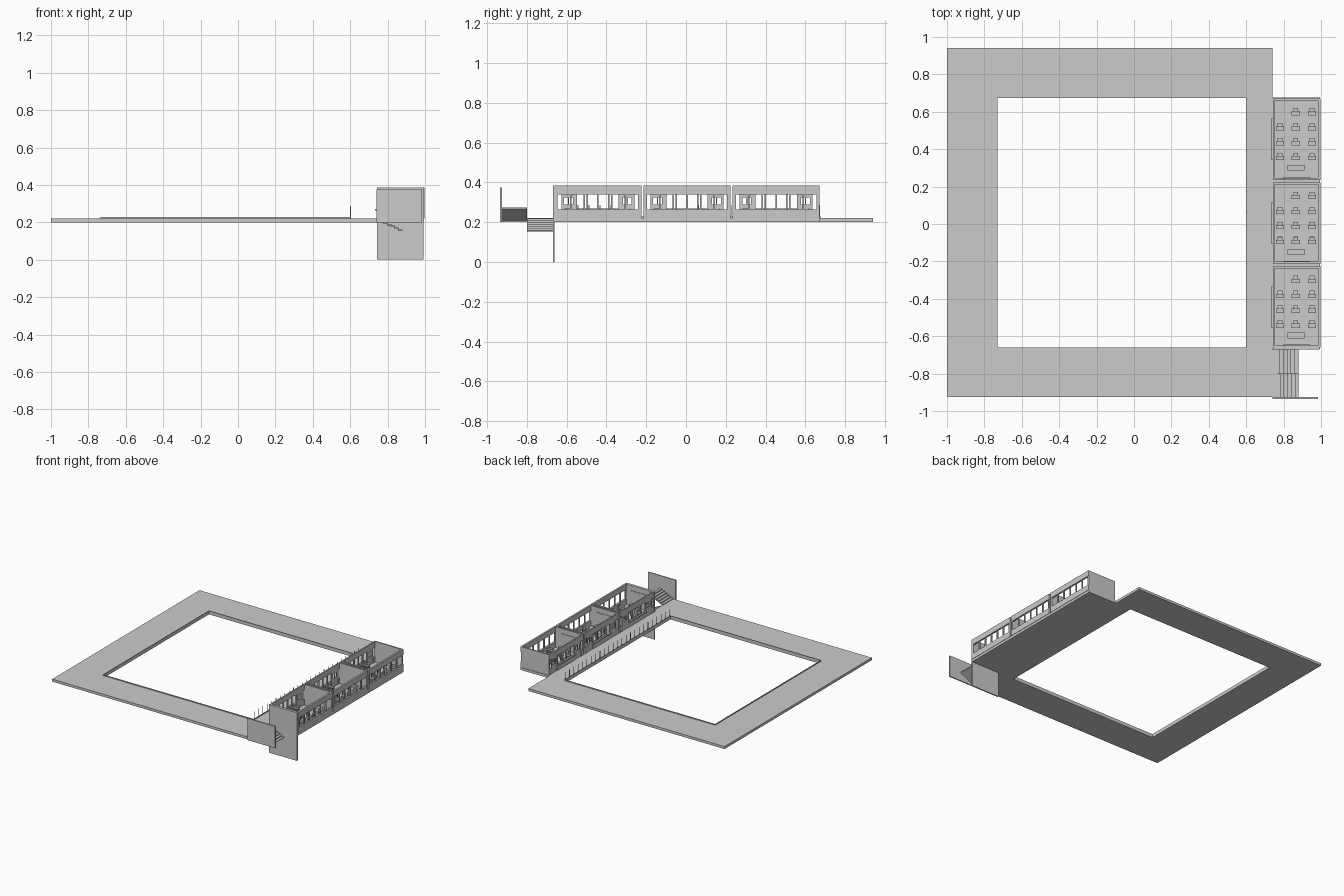
import bpy, bmesh
from mathutils import Matrix, Vector

if "Cube" in bpy.data.objects:
    bpy.data.objects.remove(bpy.data.objects["Cube"])


def boxes(name, items):
    """One object from boxes given as (x0, x1, y0, y1, z0, z1)."""
    bm = bmesh.new()
    for x0, x1, y0, y1, z0, z1 in items:
        m = Matrix.Translation(((x0 + x1) / 2, (y0 + y1) / 2, (z0 + z1) / 2))
        m = m @ Matrix.Diagonal((x1 - x0, y1 - y0, z1 - z0, 1))
        bmesh.ops.create_cube(bm, size=1, matrix=m)
    return finish(name, bm)


def finish(name, bm):
    bmesh.ops.recalc_face_normals(bm, faces=bm.faces)
    me = bpy.data.meshes.new(name)
    bm.to_mesh(me)
    bm.free()
    ob = bpy.data.objects.new(name, me)
    bpy.context.collection.objects.link(ob)
    return ob


def ring(name, outer, inner, z0, z1):
    """Rectangular frame slab; rectangles are (x0, x1, y0, y1)."""
    bm = bmesh.new()

    def loop(r, z):
        return [bm.verts.new((r[i], r[j], z)) for i, j in ((0, 2), (1, 2), (1, 3), (0, 3))]
    a, b, c, d = loop(outer, z0), loop(outer, z1), loop(inner, z1), loop(inner, z0)
    for p, q in ((a, b), (b, c), (c, d), (d, a)):
        for i in range(4):
            k = (i + 1) % 4
            bm.faces.new((p[i], p[k], q[k], q[i]))
    return finish(name, bm)


def flight(name, y0, y1, z, rise):
    """Thin zigzag stair flight running along +x."""
    n, run, t = 6, 0.02, 0.008
    top = []
    for i in range(n):
        h = z + i * rise
        top += [(0.76 + i * run, h), (0.76 + (i + 1) * run, h)]
    prof = top + [(x, h - t) for x, h in ((0.76 + n * run, z + (n - 1) * rise),
                                          (0.76, z - max(rise, 0)))]
    if rise < 0:
        prof[-1] = (0.76, z - t)
        prof = top + [(x - 0.004, h - t) for x, h in reversed(top)]
    bm = bmesh.new()
    f = bm.faces.new([bm.verts.new((x, y0, h)) for x, h in prof])
    g = bmesh.ops.extrude_face_region(bm, geom=[f])
    bmesh.ops.translate(bm, vec=Vector((0, y1 - y0, 0)),
                        verts=[v for v in g["geom"] if isinstance(v, bmesh.types.BMVert)])
    finish(name, bm)


FLOOR, SILL, HEAD, TOP = 0.22, 0.265, 0.34, 0.385

# Walkway around the courtyard, with a low kerb
ring("walkway", (-1, 0.74, -0.925, 0.94), (-0.73, 0.60, -0.66, 0.675), 0.20, FLOOR)
ring("courtyard_kerb", (-0.734, 0.604, -0.664, 0.679), (-0.73, 0.60, -0.66, 0.675), 0.215, 0.228)
boxes("classroom_floor", [(0.74, 0.995, -0.665, 0.675, 0.20, FLOOR)])

# Railing posts along the corridor edge
boxes("railing_posts", [(0.600, 0.603, y, y + 0.003, FLOOR, 0.286)
                        for y in [-0.655 + i * 1.325 / 24 for i in range(25)]])

# End walls and stairs
boxes("stair_side_wall", [(0.742, 0.992, -0.67, -0.66, 0, TOP)])
boxes("stair_end_wall", [(0.74, 0.985, -0.935, -0.926, 0.20, 0.375)])
flight("stairs_up", -0.926, -0.80, 0.225, 0.01)
flight("stairs_down", -0.80, -0.67, 0.212, -0.01)
boxes("stair_landing", [(0.735, 0.765, -0.925, -0.67, 0.20, 0.2195)])

for r, c in enumerate((-0.443, 0.005, 0.453), 1):
    a, b = c - 0.218, c + 0.218          # room extents in y
    # Side walls between rooms
    boxes(f"room_{r}_cross_walls", [(0.745, 0.995, a, a + 0.012, FLOOR, TOP),
                                    (0.745, 0.995, b - 0.012, b, FLOOR, TOP)])
    # Outer window wall: sill band, head band, mullions
    step = (b - a - 0.024) / 6
    wall = [(0.984, 0.998, a, b, FLOOR, SILL), (0.984, 0.998, a, b, HEAD, TOP)]
    wall += [(0.986, 0.996, y - 0.004, y + 0.004, SILL, HEAD)
             for y in [a + 0.012 + i * step for i in range(7)]]
    boxes(f"room_{r}_window_wall", wall)
    # Corridor wall: doors at both ends, windows between
    X = (0.744, 0.754)
    wall = [(*X, a, b, HEAD, TOP), (*X, c - 0.112, c + 0.112, FLOOR, SILL)]
    wall += [(*X, y - 0.004, y + 0.004, SILL, HEAD)
             for y in [c - 0.108 + i * 0.054 for i in range(5)]]
    for s in (-1, 1):
        lo, hi = sorted((c + s * 0.184, c + s * 0.214))
        wall.append((*X, lo, hi, FLOOR, SILL))
    boxes(f"room_{r}_corridor_wall", wall)
    doors = []
    for s in (-1, 1):
        d = c + s * 0.148
        D = (0.747, 0.752)
        doors += [(*D, d - 0.036, d + 0.036, FLOOR, 0.288),
                  (*D, d - 0.036, d + 0.036, 0.325, HEAD),
                  (*D, d - 0.036, d - 0.022, 0.288, 0.325),
                  (*D, d + 0.022, d + 0.036, 0.288, 0.325),
                  (*D, d - 0.003, d + 0.003, 0.288, 0.325)]
    boxes(f"room_{r}_doors", doors)
    boxes(f"room_{r}_corridor_ledge", [(0.732, 0.745, c - 0.11, c + 0.11, 0.262, 0.270)])
    # Boards on the teaching wall
    boxes(f"room_{r}_board", [(0.80, 0.94, a + 0.012, a + 0.016, 0.275, 0.345)])
    # Teacher desk
    boxes(f"room_{r}_teacher_desk", [(0.822, 0.912, c - 0.168, c - 0.138, 0.262, 0.268),
                                     (0.822, 0.912, c - 0.168, c - 0.164, 0.225, 0.262),
                                     (0.822, 0.828, c - 0.168, c - 0.138, FLOOR, 0.262),
                                     (0.906, 0.912, c - 0.168, c - 0.138, FLOOR, 0.262)])
    # Pupil desks and chairs
    desks, chairs = [], []
    for row in range(4):
        for x in (0.78, 0.865, 0.952):
            if row == 3 and x < 0.8:
                continue
            y = c - 0.10 + row * 0.08
            desks.append((x - 0.022, x + 0.022, y - 0.012, y + 0.010, 0.253, 0.258))
            desks += [(x + u - 0.0015, x + u + 0.0015, y + v - 0.0015, y + v + 0.0015, FLOOR, 0.253)
                      for u in (-0.019, 0.019) for v in (-0.009, 0.007)]
            chairs += [(x - 0.013, x + 0.013, y + 0.006, y + 0.026, 0.240, 0.243),
                       (x - 0.013, x + 0.013, y + 0.024, y + 0.027, 0.252, 0.270)]
            chairs += [(x + u - 0.0015, x + u + 0.0015, y + v - 0.0015, y + v + 0.0015, FLOOR, h)
                       for u in (-0.011, 0.011) for v, h in ((0.008, 0.240), (0.0255, 0.253))]
    boxes(f"room_{r}_desks", desks)
    boxes(f"room_{r}_chairs", chairs)
